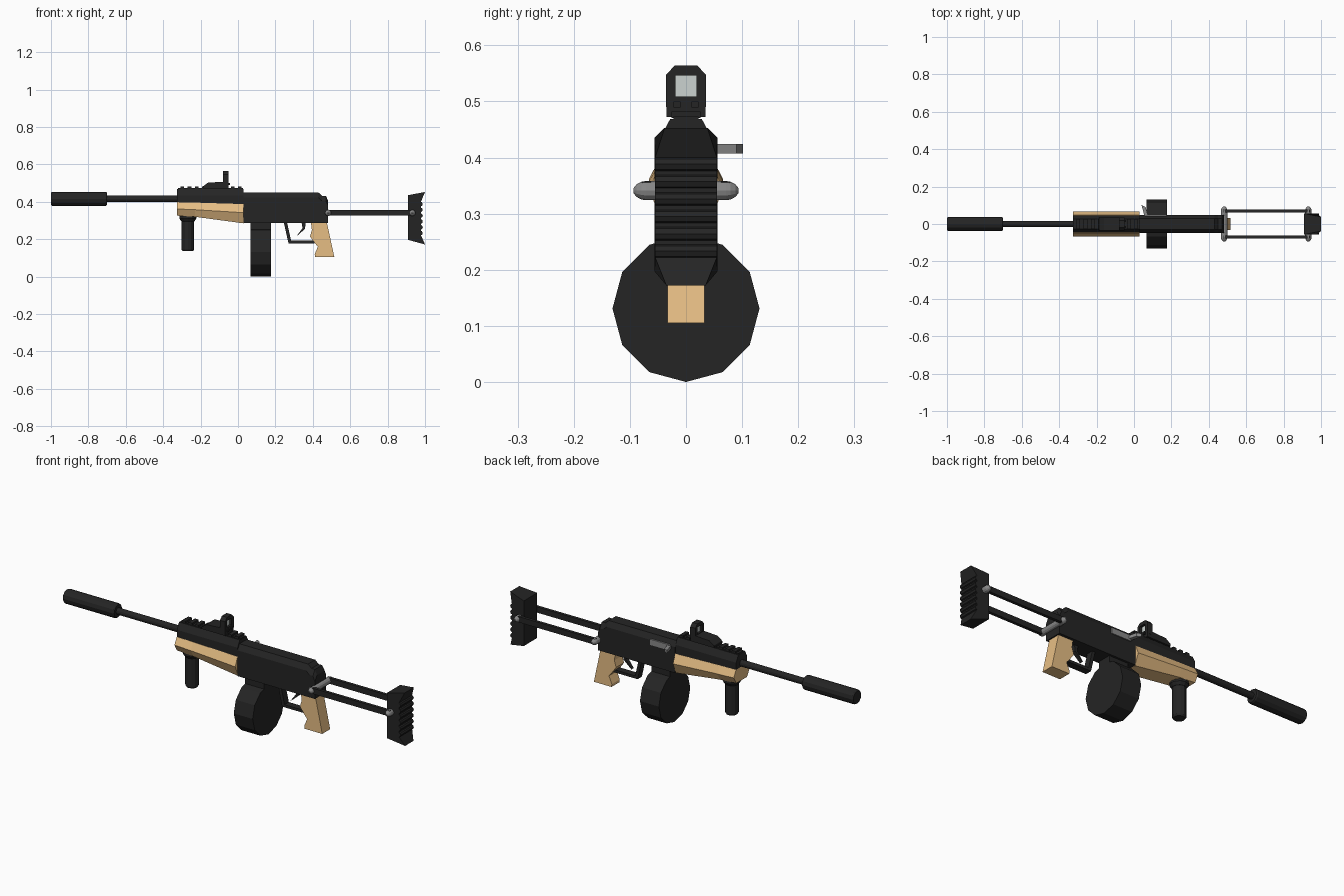
import bpy, bmesh, math
from mathutils import Matrix, Vector

if "Cube" in bpy.data.objects:
    bpy.data.objects.remove(bpy.data.objects["Cube"])


def material(name, rgb):
    m = bpy.data.materials.new(name)
    m.diffuse_color = (*rgb, 1)
    m.use_nodes = True
    m.node_tree.nodes["Principled BSDF"].inputs["Base Color"].default_value = m.diffuse_color
    return m


BLACK = material("black_polymer", (0.018, 0.018, 0.018))
WOOD = material("tan_furniture", (0.79, 0.51, 0.23))
STEEL = material("steel", (0.25, 0.25, 0.25))
GLASS = material("lens_glass", (0.6, 0.65, 0.63))


def finish(bm, name, mat):
    bmesh.ops.recalc_face_normals(bm, faces=bm.faces)
    me = bpy.data.meshes.new(name)
    bm.to_mesh(me)
    bm.free()
    me.materials.append(mat)
    ob = bpy.data.objects.new(name, me)
    bpy.context.collection.objects.link(ob)
    return ob


def loft(name, rings, mat):
    """Skin a list of equal-length closed rings and cap both ends."""
    bm = bmesh.new()
    rows = [[bm.verts.new(p) for p in r] for r in rings]
    n = len(rows[0])
    for a, b in zip(rows, rows[1:]):
        for i in range(n):
            j = (i + 1) % n
            bm.faces.new((a[i], a[j], b[j], b[i]))
    bm.faces.new(rows[0])
    bm.faces.new(rows[-1])
    return finish(bm, name, mat)


def sections(name, stations, mat):
    """Loft along x; each station is x plus (half width, z) points, mirrored in y."""
    return loft(name, [[(x, w, z) for w, z in pts] + [(x, -w, z) for w, z in reversed(pts)]
                       for x, pts in stations], mat)


def profile(name, pts, half, mat):
    """Extrude an x-z outline symmetrically in y."""
    return loft(name, [[(x, s * half, z) for x, z in pts] for s in (-1, 1)], mat)


def box(name, x, y, z, mat):
    return loft(name, [[(x[i], y[0], z[0]), (x[i], y[1], z[0]),
                        (x[i], y[1], z[1]), (x[i], y[0], z[1])] for i in (0, 1)], mat)


def turned(name, a, b, radii, mat, sides=12):
    """Round part from a to b; radii are (fraction, radius) pairs."""
    a, b = Vector(a), Vector(b)
    q = (b - a).to_track_quat('Z', 'Y')
    rings = []
    for t, r in radii:
        c = a.lerp(b, t)
        rings.append([c + q @ Vector((r * math.cos(k * math.tau / sides),
                                      r * math.sin(k * math.tau / sides), 0)) for k in range(sides)])
    return loft(name, rings, mat)


# Barrel and suppressor
turned("barrel", (-0.72, 0, 0.416), (-0.30, 0, 0.416), [(0, .017), (1, .017)], BLACK)
turned("suppressor", (-1, 0, 0.416), (-0.70, 0, 0.416),
       [(0, .033), (.02, .037), (.98, .037), (1, .033)], BLACK)

# Receiver with chamfered top and stepped rear
sections("receiver", [(x, [(.047, .286), (.047, t - .028), (.03, t)]) for x, t in
                      [(.03, .45), (.43, .45), (.45, .432), (.47, .432), (.482, .405)]], BLACK)

# Handguard: dark upper shell, tan flared lower
sections("upper_handguard", [(x, [(.046, .385), (.046, .435), (.028, .469)])
                             for x in (-.325, .03)], BLACK)
sections("lower_handguard", [(-.325, [(.047, .398), (.066, .362), (.045, .326)]),
                             (-.23, [(.047, .396), (.066, .358), (.045, .32)]),
                             (.03, [(.047, .388), (.066, .342), (.042, .285)])], WOOD)

# Top rail
box("rail_base", (-.32, .028), (-.022, .022), (.465, .473), BLACK)
for i in range(9):
    x = -.298 + i * .0385
    box("rail_tooth", (x - .01, x + .01), (-.026, .026), (.47, .482), BLACK)

# Foregrip
turned("foregrip_mount", (-.268, 0, .325), (-.268, 0, .295), [(0, .045), (.5, .045), (1, .034)], BLACK)
turned("foregrip", (-.268, 0, .30), (-.268, 0, .136), [(0, .033), (.95, .033), (1, .028)], BLACK)

# Drum magazine and its neck
turned("drum_magazine", (.067, 0, .131), (.177, 0, .131), [(0, .131), (1, .131)], BLACK)
box("magazine_neck", (.067, .177), (-.036, .036), (.2, .3), BLACK)

# Pistol grip, trigger and guard
profile("pistol_grip", [(.39, .29), (.475, .29), (.515, .105), (.412, .105), (.41, .12), (.427, .16),
                        (.41, .18), (.385, .215), (.395, .25)], .033, WOOD)
profile("trigger_guard", [(.245, .29), (.27, .178), (.41, .178), (.41, .192), (.284, .192), (.262, .29)],
        .018, BLACK)
profile("trigger", [(.34, .29), (.362, .29), (.358, .255), (.312, .215), (.345, .26)], .01, BLACK)

# Reflex sight: base, framed window, lens and knobs
profile("sight_base", [(-.188, .472), (-.188, .482), (-.16, .503), (-.05, .508), (-.05, .472)], .035, BLACK)
bm = bmesh.new()
outer = [(-.036, .49), (.036, .49), (.036, .547), (.02, .564), (-.02, .564), (-.036, .547)]
inner = [(-.019, .509), (.019, .509), (.019, .53), (.019, .546), (-.019, .546), (-.019, .53)]
loops = [[bm.verts.new((x, y, z)) for y, z in pts]
         for x, pts in ((-.08, outer), (-.05, outer), (-.05, inner), (-.08, inner))]
for k in range(4):
    a, b = loops[k], loops[(k + 1) % 4]
    for i in range(6):
        j = (i + 1) % 6
        bm.faces.new((a[i], a[j], b[j], b[i]))
finish(bm, "sight_frame", BLACK)
box("sight_lens", (-.068, -.062), (-.02, .02), (.508, .547), GLASS)
for s in (-1, 1):
    y = s * .016
    box("sight_knob", (-.052, -.044), (y - .006, y + .006), (.489, .5), BLACK)

# Bolt and swept charging handle on the far side
box("bolt", (.06, .175), (.04, .052), (.398, .428), STEEL)
loft("charging_handle", [[(x, y, z) for x, y in ((.055, .045), (.075, .045), (.062, .09), (.04, .102))]
                         for z in (.407, .424)], STEEL)

# Folding stock: side arms and domed cross pins
for s in (-1, 1):
    box("stock_arm", (.475, .94), (s * .062, s * .078), (.327, .357), BLACK)
for x in (.482, .932):
    turned("stock_pin", (x, -.094, .341), (x, .094, .341),
           [(0, .004), (.03, .011), (.08, .016), (.12, .017),
            (.88, .017), (.92, .016), (.97, .011), (1, .004)], STEEL)

# Butt plate with narrowed tips and grip ribs
butt = [(.908, .435, .056), (1.0, .453, .038), (.978, .40, .055),
        (.978, .222, .055), (1.0, .172, .035), (.908, .197, .056)]
loft("butt_plate", [[(x, s * w, z) for x, z, w in butt] for s in (-1, 1)], BLACK)
for i in range(6):
    z = .233 + i * .031
    turned("butt_rib", (.975, -.055, z), (.975, .055, z), [(0, .013), (1, .013)], BLACK, 8)
